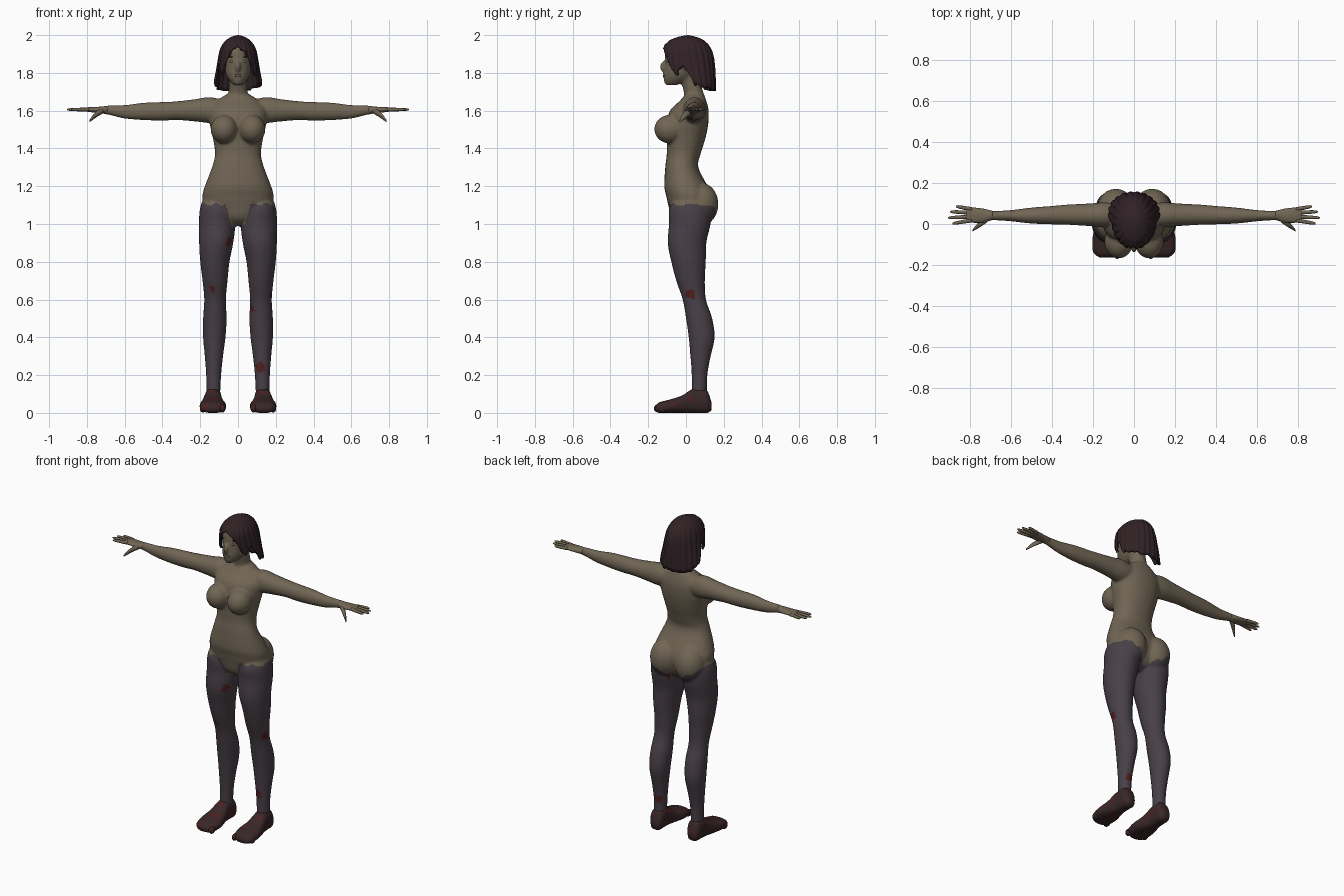
import bpy, bmesh, math, random
from mathutils import Vector, Matrix, noise

if "Cube" in bpy.data.objects:
    bpy.data.objects.remove(bpy.data.objects["Cube"])

random.seed(4)


def material(name, rgb):
    m = bpy.data.materials.new(name)
    m.diffuse_color = (*rgb, 1)
    m.use_nodes = True
    m.node_tree.nodes["Principled BSDF"].inputs["Base Color"].default_value = m.diffuse_color
    return m


SKIN = material("skin", (0.165, 0.132, 0.09))
STOCKING = material("stocking", (0.066, 0.051, 0.064))
HAIR = material("dark hair", (0.030, 0.016, 0.019))
SHOE = material("dark shoe", (0.040, 0.020, 0.021))
RED = material("dark red", (0.085, 0.014, 0.014))
LIP = material("lip", (0.125, 0.085, 0.066))
EYE = material("eye", (0.19, 0.17, 0.14))


def interp(table, x):
    """Linear lookup of rows keyed by their first value, ascending."""
    if x <= table[0][0]:
        return table[0][1:]
    for a, b in zip(table, table[1:]):
        if x <= b[0]:
            t = (x - a[0]) / (b[0] - a[0])
            return [p + (q - p) * t for p, q in zip(a[1:], b[1:])]
    return table[-1][1:]


def resample(rows, n):
    """Smooth curve through the stations."""
    out = []
    for i in range(len(rows) - 1):
        p0, p1, p2, p3 = (rows[max(0, min(len(rows) - 1, i + k))] for k in (-1, 0, 1, 2))
        for j in range(n):
            t = j / n
            out.append([b + 0.5 * t * (c - a + t * (2*a - 5*b + 4*c - d + t * (3*(b - c) + d - a)))
                        for a, b, c, d in zip(p0, p1, p2, p3)])
    return out + [list(rows[-1])]


def loft(bm, rows, axis="z", sides=(1,), seg=28, power=2.0, steps=4):
    """Closed tube; row = position on axis, then low/high bounds on the other two axes."""
    order = {"z": (1, 2, 0), "x": (0, 1, 2), "y": (1, 0, 2)}[axis]
    for s in sides:
        rings = []
        for t, u0, u1, v0, v1 in resample(rows, steps):
            ring = []
            for k in range(seg):
                a = 2 * math.pi * k / seg
                c, d = math.cos(a), math.sin(a)
                c = math.copysign(abs(c) ** (2 / power), c)
                d = math.copysign(abs(d) ** (2 / power), d)
                p = (t, (u0 + u1) / 2 + (u1 - u0) / 2 * c, (v0 + v1) / 2 + (v1 - v0) / 2 * d)
                x, y, z = (p[i] for i in order)
                ring.append(bm.verts.new((x * s, y, z)))
            rings.append(ring)
        for r, q in zip(rings, rings[1:]):
            for k in range(seg):
                n = (k + 1) % seg
                bm.faces.new((r[k], r[n], q[n], q[k]))
        bm.faces.new(rings[0])
        bm.faces.new(rings[-1])


def ball(bm, loc, size, sides=(1,)):
    for s in sides:
        m = Matrix.Translation((loc[0] * s, loc[1], loc[2])) @ Matrix.Diagonal((*size, 1))
        bmesh.ops.create_uvsphere(bm, u_segments=24, v_segments=14, radius=1, matrix=m)


def finish(bm, name, *mats):
    bmesh.ops.recalc_face_normals(bm, faces=bm.faces[:])
    me = bpy.data.meshes.new(name)
    bm.to_mesh(me)
    bm.free()
    for m in mats:
        me.materials.append(m)
    me.polygons.foreach_set("use_smooth", [True] * len(me.polygons))
    ob = bpy.data.objects.new(name, me)
    bpy.context.collection.objects.link(ob)
    return ob


BOTH = (1, -1)

# Body: overlapping volumes fused into one skin
bm = bmesh.new()
torso = [(0.99, .04, -.03, .06), (1.03, .10, -.075, .11), (1.10, .175, -.094, .135),
         (1.15, .188, -.105, .135), (1.20, .176, -.115, .115), (1.30, .138, -.11, .065),
         (1.37, .122, -.102, .077), (1.45, .132, -.102, .102), (1.53, .15, -.102, .118),
         (1.60, .152, -.085, .12), (1.65, .115, -.035, .108), (1.69, .055, 0, .095)]
loft(bm, [(z, -w, w, f, b) for z, w, f, b in torso], power=2.2)
loft(bm, [(1.64, -.06, .06, -.01, .105), (1.70, -.05, .05, -.012, .09),
          (1.80, -.05, .05, -.04, .07)])
head = [(1.735, .022, -.108, -.05), (1.76, .046, -.118, .02), (1.79, .064, -.12, .06),
        (1.83, .072, -.116, .09), (1.87, .077, -.112, .11), (1.92, .074, -.108, .12),
        (1.96, .055, -.08, .10), (1.985, .02, -.03, .05)]
loft(bm, [(z, -w, w, f, b) for z, w, f, b in head])
ball(bm, (0, -.118, 1.832), (.014, .021, .029))                 # nose
ball(bm, (.083, .005, 1.845), (.014, .02, .034), BOTH)          # ears
ball(bm, (.074, -.085, 1.502), (.071, .083, .076), BOTH)        # chest
ball(bm, (.088, .075, 1.105), (.092, .097, .115), BOTH)         # seat
leg = [(1.14, .04, .182, -.06, .10), (1.08, .022, .202, -.09, .13), (1.0, .014, .207, -.09, .13),
       (.9, .025, .206, -.097, .108), (.8, .045, .2, -.078, .105), (.7, .055, .188, -.052, .1),
       (.6, .064, .179, -.018, .106), (.5, .06, .185, 0, .139), (.4, .066, .185, .014, .152),
       (.3, .079, .176, .023, .131), (.2, .089, .169, .03, .113), (.1, .094, .166, .03, .111),
       (.05, .096, .165, .03, .11)]
loft(bm, leg, sides=BOTH)
arm = [(.07, -.01, .10, 1.545, 1.655), (.15, -.015, .105, 1.535, 1.672),
       (.22, -.01, .10, 1.542, 1.662), (.32, -.004, .095, 1.55, 1.65), (.4, -.002, .088, 1.547, 1.646),
       (.5, .002, .08, 1.55, 1.642), (.6, .013, .068, 1.558, 1.63), (.68, .018, .064, 1.577, 1.628),
       (.72, .018, .066, 1.584, 1.624)]
loft(bm, arm, "x", BOTH)
body = finish(bm, "body", SKIN, STOCKING, RED)
rm = body.modifiers.new("fuse", "REMESH")
rm.mode, rm.voxel_size = "VOXEL", 0.0075
sm = body.modifiers.new("soften", "SMOOTH")
sm.factor, sm.iterations = 0.5, 6
dg = bpy.context.evaluated_depsgraph_get()
fused = bpy.data.meshes.new_from_object(body.evaluated_get(dg))
body.modifiers.clear()
body.data = fused
fused.name = "body"
fused.materials.clear()
for m in (SKIN, STOCKING, RED):
    fused.materials.append(m)

# Stocking edge and stains
spots = [((.115, .025, .24), .028), ((.08, .02, .55), .02), ((.178, .025, .63), .026),
         ((-.05, -.06, .91), .024), ((-.135, -.035, .66), .016), ((.04, .115, 1.0), .02),
         ((.12, .11, .2), .024)]
for p in fused.polygons:
    c = p.center
    ax = abs(c.x)
    front = .99 + .115 * min(1, max(0, (ax - .035) / .03))
    back = min(1.11, 1.005 + .55 * ax)
    mix = min(1, max(0, (c.y + .02) / .05))
    edge = front + (back - front) * mix + .006 * math.sin(c.x * 95)
    idx = 0
    if c.z < edge and ax < .25:
        idx = 1
        wob = 1 + .6 * noise.noise(c * 50)
        if any((c - Vector(s)).length < r * wob for s, r in spots):
            idx = 2
    p.material_index = idx
    p.use_smooth = True

# Hands: palm, four fingers, thumb
bm = bmesh.new()
loft(bm, [(.69, .02, .064, 1.582, 1.626), (.73, .008, .074, 1.587, 1.621),
          (.78, .006, .08, 1.592, 1.619), (.815, .01, .08, 1.597, 1.615)], "x", BOTH)
for y0, y1, tip in ((.018, .002, .885), (.036, .03, .906), (.055, .06, .896), (.072, .086, .868)):
    rows = []
    for t, r in ((0, .010), (.5, .0092), (.85, .0075), (1, .003)):
        x, y = .79 + (tip - .79) * t, y0 + (y1 - y0) * t
        rows.append((x, y - r, y + r, 1.606 - r, 1.606 + r))
    loft(bm, rows, "x", BOTH, seg=12)
loft(bm, [(.715, .008, .04, 1.585, 1.615), (.745, -.012, .02, 1.568, 1.60),
          (.77, -.027, -.006, 1.55, 1.575), (.786, -.036, -.027, 1.539, 1.55)], "x", BOTH, seg=12)
finish(bm, "hands", SKIN)

# Shoes with toe bumps and stained patches
bm = bmesh.new()
loft(bm, [(-.163, .1, .168, .008, .036), (-.14, .072, .195, 0, .056), (-.08, .063, .203, 0, .072),
          (-.02, .076, .192, 0, .092), (.03, .086, .18, 0, .124), (.08, .087, .176, 0, .134),
          (.112, .09, .172, 0, .118), (.134, .108, .154, .012, .06)], "y", BOTH, power=2.5, steps=6)
for i in range(5):
    ball(bm, (.082 + .026 * i, -.146 + .006 * i, .024), (.016, .024, .022), BOTH)
shoes = finish(bm, "shoes", SHOE, RED)
for p in shoes.data.polygons:
    p.material_index = int(noise.noise(p.center * 22) > .38)

# Hair: rippled bob, short at the brow and tucked behind the ears
shape = [(1.70, .130, -.05, .158), (1.76, .126, -.085, .158), (1.82, .114, -.115, .155),
         (1.88, .104, -.126, .148), (1.92, .096, -.126, .137), (1.95, .083, -.112, .12),
         (1.975, .062, -.083, .094), (1.99, .038, -.045, .058), (1.997, .018, -.012, .03),
         (2.0, 0, .01, .01)]
hem = [(0, 1.945), (25, 1.92), (38, 1.86), (50, 1.79), (62, 1.825), (78, 1.85), (92, 1.74),
       (110, 1.72), (180, 1.71)]
bm = bmesh.new()
N, ROWS = 132, 20
jag = [random.uniform(-.012, .008) for _ in range(22)]
cols = []
for k in range(N):
    deg = 360 * k / N
    a = math.radians(deg)
    low = interp(hem, min(deg, 360 - deg))[0] + jag[k * 22 // N]
    col = []
    for j in range(ROWS + 1):
        s = j / ROWS
        z = 2.0 - (2.0 - low) * s ** 1.7
        w, f, b = interp(shape, z)
        r = .96 + .05 * abs(math.sin(a * 11)) * min(1, s * 2) + .02 * (1 - s)
        col.append(bm.verts.new((w * r * math.sin(a), (f + b) / 2 - (b - f) / 2 * r * math.cos(a), z)))
    cols.append(col)
for k in range(N):
    c, d = cols[k], cols[(k + 1) % N]
    for j in range(ROWS):
        bm.faces.new((c[j], c[j + 1], d[j + 1], d[j]))
bmesh.ops.remove_doubles(bm, verts=bm.verts[:], dist=1e-5)
hair = finish(bm, "hair", HAIR)
so = hair.modifiers.new("thickness", "SOLIDIFY")
so.thickness, so.offset = .012, -1

# Face details
for name, loc, size, sides, mat in (
        ("eyes", (.031, -.1, 1.86), (.015, .005, .006), BOTH, EYE),
        ("brows", (.033, -.098, 1.884), (.019, .004, .003), BOTH, HAIR),
        ("lips", (0, -.117, 1.785), (.021, .006, .008), (1,), LIP)):
    bm = bmesh.new()
    ball(bm, loc, size, sides)
    finish(bm, name, mat)
